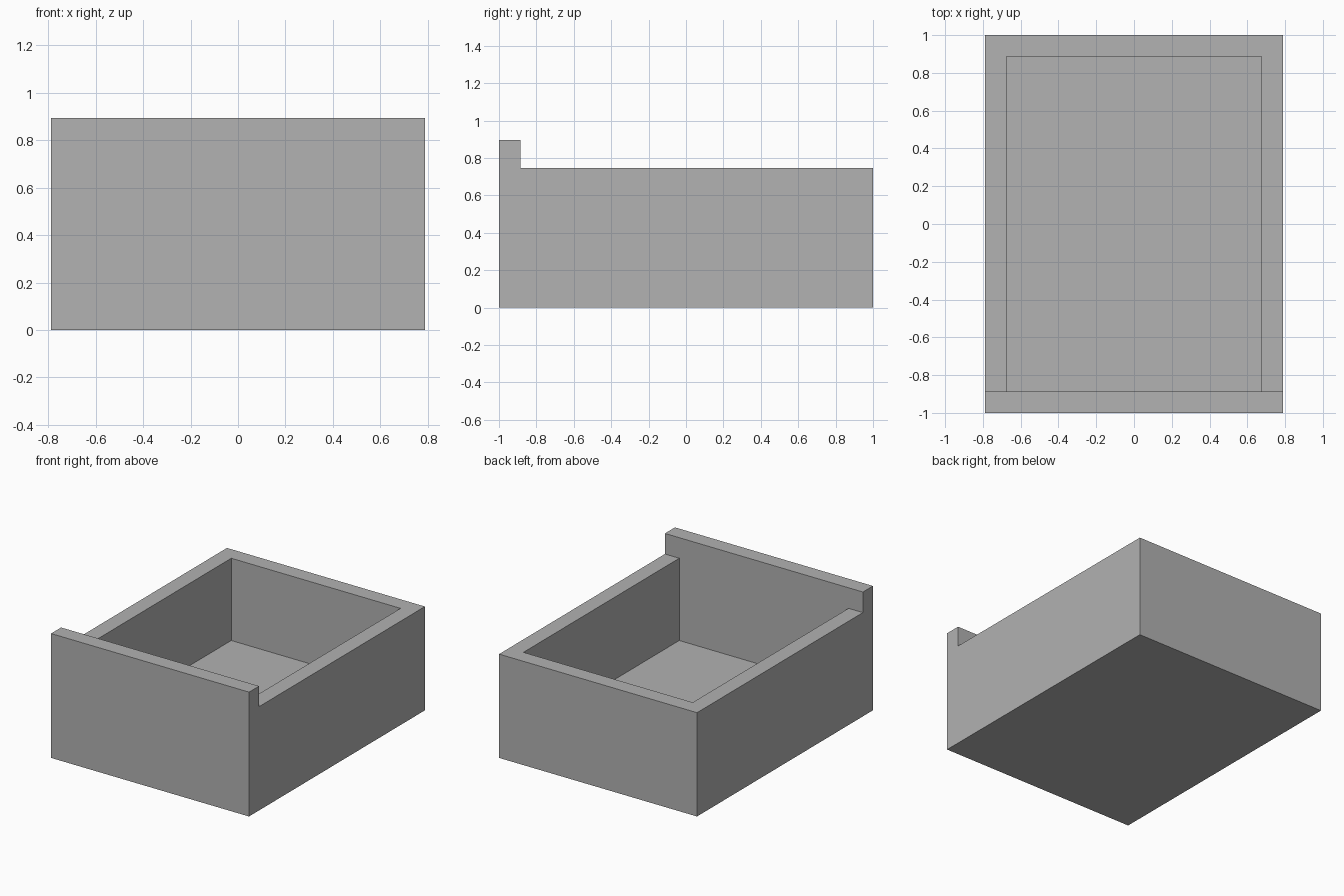
import bpy
import bmesh
from mathutils import Vector

cube = bpy.data.objects.get("Cube")
if cube:
    bpy.data.objects.remove(cube, do_unlink=True)

# Overall sizes
HALF_X, HALF_Y, WALL = 0.788, 1.0, 0.114
FLOOR, RIM, LIP = 0.155, 0.747, 0.895

grey = bpy.data.materials.new("grey")
grey.use_nodes = True
colour = (0.445, 0.445, 0.445, 1)
grey.diffuse_color = colour
grey.node_tree.nodes["Principled BSDF"].inputs["Base Color"].default_value = colour


def raise_faces(bm, faces, height):
    """Extrude faces straight up to the given height and return the new tops."""
    result = bmesh.ops.extrude_face_region(bm, geom=faces)["geom"]
    for v in result:
        if isinstance(v, bmesh.types.BMVert):
            v.co.z = height
    return [f for f in result if isinstance(f, bmesh.types.BMFace)]


bm = bmesh.new()

# Base plate, split along the inner wall lines
xs = [-HALF_X, -HALF_X + WALL, HALF_X - WALL, HALF_X]
ys = [-HALF_Y, -HALF_Y + WALL, HALF_Y - WALL, HALF_Y]
grid = [[bm.verts.new((x, y, 0)) for x in xs] for y in ys]
plate = [bm.faces.new((grid[j][i], grid[j][i + 1], grid[j + 1][i + 1], grid[j + 1][i]))
         for j in range(3) for i in range(3)]

# Floor slab, then the walls around it, then the taller front panel
slab = raise_faces(bm, plate, FLOOR)
walls = [f for f in slab if f.calc_center_median().length > FLOOR + 0.1]
rim = raise_faces(bm, walls, RIM)
front = [f for f in rim if f.calc_center_median().y < -HALF_Y + WALL]
raise_faces(bm, front, LIP)

# Merge coplanar faces into clean flat panels
bmesh.ops.recalc_face_normals(bm, faces=bm.faces[:])
bmesh.ops.dissolve_limit(bm, angle_limit=0.01, verts=bm.verts[:], edges=bm.edges[:])

mesh = bpy.data.meshes.new("open_drawer_box")
bm.to_mesh(mesh)
bm.free()
mesh.materials.append(grey)
drawer = bpy.data.objects.new("open_drawer_box", mesh)
bpy.context.collection.objects.link(drawer)
